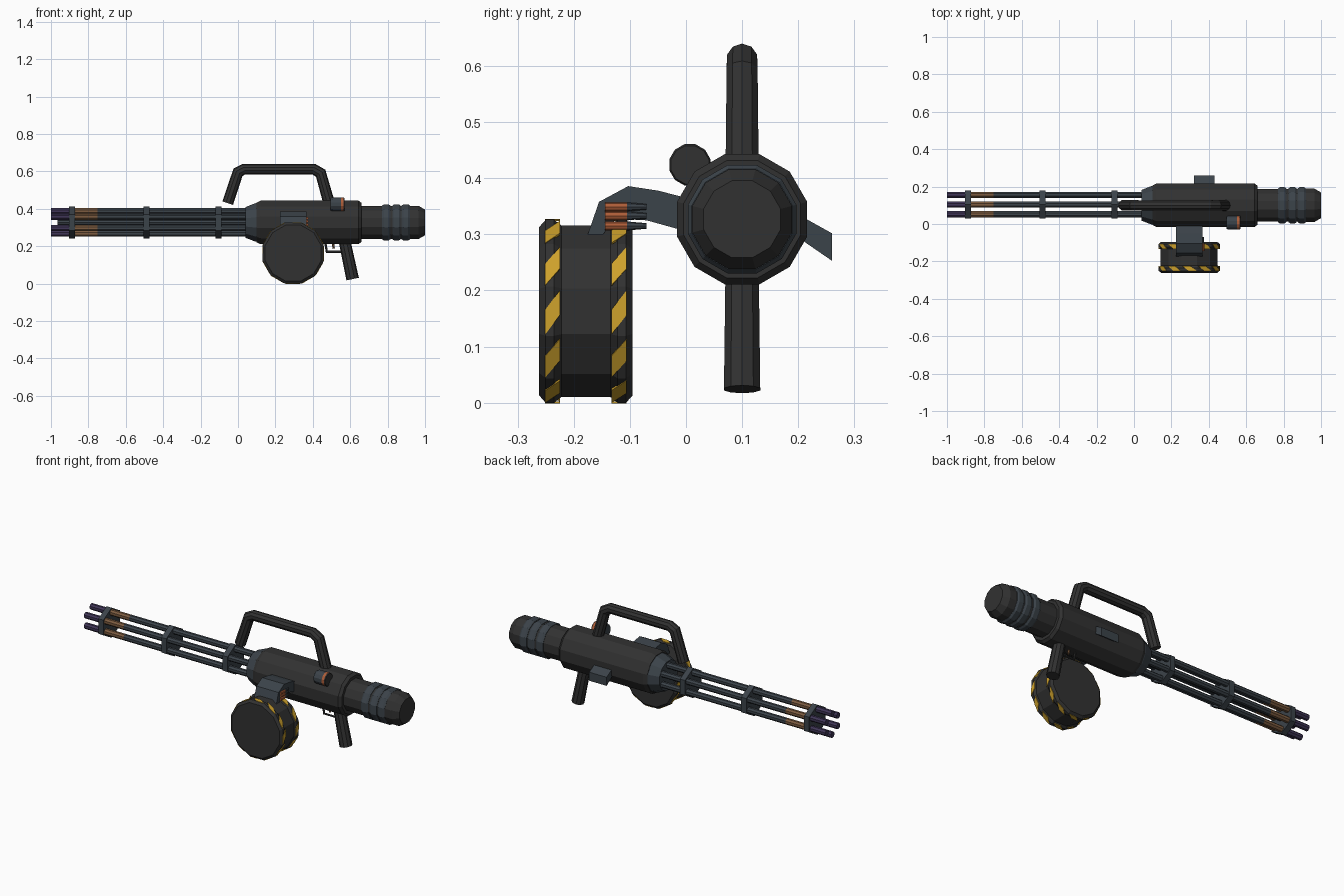
import bpy
import bmesh
from math import sin, cos, pi, radians
from mathutils import Vector

if "Cube" in bpy.data.objects:
    bpy.data.objects.remove(bpy.data.objects["Cube"])


def material(name, rgb):
    m = bpy.data.materials.new(name)
    m.use_nodes = True
    m.diffuse_color = (*rgb, 1)
    m.node_tree.nodes["Principled BSDF"].inputs["Base Color"].default_value = (*rgb, 1)
    return m


BLACK = material("gunmetal black", (.031, .031, .031))
SLATE = material("slate steel", (.044, .056, .068))
PURPLE = material("heat purple", (.050, .036, .095))
BRONZE = material("heat bronze", (.20, .105, .05))
YELLOW = material("hazard yellow", (.62, .36, .025))
COPPER = material("copper", (.42, .11, .04))

YC, ZC = .1, .327        # axis of the gun body


def finish(name, bm, mats):
    bmesh.ops.recalc_face_normals(bm, faces=bm.faces)
    me = bpy.data.meshes.new(name)
    bm.to_mesh(me)
    bm.free()
    for m in mats:
        me.materials.append(m)
    ob = bpy.data.objects.new(name, me)
    bpy.context.collection.objects.link(ob)
    return ob


def lathe(name, profile, mats, n, axis="x", centre=(0, YC, ZC), turn=0):
    """Revolve (position, radius, material of the following band)."""
    bm = bmesh.new()
    c = Vector(centre)
    rings = []
    for p, r, _ in profile:
        ring = []
        for i in range(n):
            a = turn + 2 * pi * i / n
            u, w = r * cos(a), r * sin(a)
            ring.append(bm.verts.new(c + Vector((p, u, w) if axis == "x" else (u, p, w))))
        rings.append(ring)
    for k in range(len(rings) - 1):
        for i in range(n):
            j = (i + 1) % n
            f = bm.faces.new((rings[k][i], rings[k][j], rings[k + 1][j], rings[k + 1][i]))
            f.material_index = profile[k][2]
    bm.faces.new(rings[0]).material_index = profile[0][2]
    bm.faces.new(rings[-1]).material_index = profile[-1][2]
    return finish(name, bm, mats)


def tube(name, points, radii, mat, n=10):
    """Mitred tube through points lying in a plane of constant y."""
    bm = bmesh.new()
    pts = [Vector(p) for p in points]
    side = Vector((0, 1, 0))
    rings = []
    for k, p in enumerate(pts):
        d1 = (p - pts[k - 1]).normalized() if k else (pts[1] - p).normalized()
        d2 = (pts[k + 1] - p).normalized() if k < len(pts) - 1 else d1
        t = (d1 + d2).normalized()
        up = t.cross(side) / max(t.dot(d1), .5)
        rings.append([bm.verts.new(p + radii[k] * (side * cos(a) + up * sin(a)))
                      for a in (2 * pi * (i + .5) / n for i in range(n))])
    for a, b in zip(rings, rings[1:]):
        for i in range(n):
            j = (i + 1) % n
            bm.faces.new((a[i], a[j], b[j], b[i]))
    bm.faces.new(rings[0])
    bm.faces.new(rings[-1])
    return finish(name, bm, [mat])


def extrude_x(name, outline, x0, x1, mat):
    """Extrude a y-z outline along x."""
    bm = bmesh.new()
    f = bm.faces.new([bm.verts.new((x0, y, z)) for y, z in outline])
    g = bmesh.ops.extrude_face_region(bm, geom=[f])["geom"]
    bmesh.ops.translate(bm, vec=(x1 - x0, 0, 0),
                        verts=[v for v in g if isinstance(v, bmesh.types.BMVert)])
    return finish(name, bm, [mat])


# Main body with front collar and rear motor housing
T12 = pi / 12
lathe("body", [(.10, .11, 0), (.12, .12, 0), (.645, .12, 0), (.66, .108, 0)], [BLACK], 12, turn=T12)
lathe("front_collar", [(.04, .085, 0), (.095, .107, 0), (.11, .107, 0)], [SLATE], 12, turn=T12)
lathe("rear_neck", [(.65, .091, 0), (.93, .091, 0)], [BLACK], 12, turn=T12)
for i, x in enumerate((.77, .825, .875)):
    lathe(f"rear_ring_{i + 1}", [(x, .093, 0), (x + .01, .1, 0), (x + .035, .1, 0), (x + .045, .093, 0)],
          [SLATE], 12, turn=T12)
lathe("rear_cap", [(.92, .092, 0), (.965, .092, 0), (1, .071, 0)], [BLACK], 12, turn=T12)

# Six barrels around a core, held by hexagonal spacers
BY = .104
for i in range(6):
    a = radians(30 + 60 * i)
    lathe(f"barrel_{i + 1}",
          [(-1, .011, 0), (-1, .0175, 0), (-.89, .0175, 1), (-.75, .0175, 2), (.06, .0175, 2)],
          [PURPLE, BRONZE, SLATE], 8, centre=(0, BY + .06 * cos(a), ZC + .06 * sin(a)), turn=pi / 8)
lathe("barrel_core", [(-.965, .014, 0), (.06, .014, 0)], [SLATE], 8, centre=(0, BY, ZC))
for i, x in enumerate((-.888, -.49, -.103)):
    lathe(f"barrel_spacer_{i + 1}", [(x - .016, .086, 0), (x + .016, .086, 0)], [SLATE], 6,
          centre=(0, BY, ZC), turn=pi / 6)

# Carrying handle, grip, trigger and guard
tube("carry_handle", [(-.055, YC, .43), (0, YC, .595), (.032, YC, .612), (.405, YC, .612),
                      (.442, YC, .59), (.49, YC, .42)], [.03, .029, .028, .028, .029, .031], BLACK)
tube("grip", [(.565, YC, .25), (.613, YC, .024)], [.031, .034], BLACK)
tube("trigger_guard", [(.465, YC, .23), (.475, YC, .17), (.55, YC, .17), (.57, YC, .2)],
     [.006] * 4, BLACK, 6)
tube("trigger", [(.505, YC, .23), (.512, YC, .187)], [.007, .006], BRONZE, 6)

# Ammunition drum: black core and two rims
DC = (.295, 0, .163)
lathe("drum_core", [(-.235, .158, 0), (-.12, .158, 0)], [BLACK], 12, "y", DC, T12)
R = .169
lathe("drum_outer_rim", [(-.262, .155, 0), (-.25, R, 0), (-.235, R, 0), (-.222, .158, 0)],
      [BLACK], 12, "y", DC, T12)
lathe("drum_inner_rim", [(-.135, .158, 0), (-.122, R, 0), (-.107, R, 0), (-.095, .155, 0)],
      [BLACK], 12, "y", DC, T12)


# Slanted hazard plates, one on each side of the rims
def hazard(name, y0, y1):
    bm = bmesh.new()
    mid = Vector(DC)
    for i in range(12):
        p, q = (mid + (R + .0015) * Vector((cos(a), 0, sin(a)))
                for a in (T12 + 2 * pi * k / 12 for k in (i, i + 1)))
        quad = [(y0, .03), (y0, .53), (y1, .92), (y1, .42)]
        vs = [bm.verts.new(p.lerp(q, t) + Vector((0, y, 0))) for y, t in quad]
        f = bm.faces.new(vs)
        f.normal_update()
        if f.normal.dot(f.calc_center_median() - mid) < 0:
            f.normal_flip()
        g = bmesh.ops.extrude_face_region(bm, geom=[f])["geom"]
        inward = (mid - (p + q) / 2).normalized() * .004
        bmesh.ops.translate(bm, vec=inward, verts=[v for v in g if isinstance(v, bmesh.types.BMVert)])
    finish(name, bm, [YELLOW])


hazard("outer_hazard_stripes", -.251, -.225)
hazard("inner_hazard_stripes", -.133, -.106)

# Curved feed arm, cartridges on its side, and ejection chute
extrude_x("feed_arm", [(-.175, .30), (-.155, .358), (-.103, .386), (-.05, .378), (.02, .36),
                       (.02, .30), (-.07, .325), (-.125, .328), (-.148, .30)], .225, .365, SLATE)
for i, z in enumerate((.349, .333, .315)):
    lathe(f"cartridge_{i + 1}", [(-.144, .008, 0), (-.105, .008, 1), (-.07, .005, 1)],
          [COPPER, SLATE], 8, "y", (.368, 0, z))
extrude_x("ejection_chute", [(.17, .35), (.215, .327), (.26, .302), (.26, .253), (.17, .315)],
          .32, .43, SLATE)

# Small side lamp with a copper band
lathe("side_lamp", [(.495, .034, 0), (.505, .038, 0), (.55, .038, 1), (.564, .038, 2), (.57, .035, 2)],
      [SLATE, COPPER, BLACK], 12, centre=(0, .007, .424), turn=T12)
